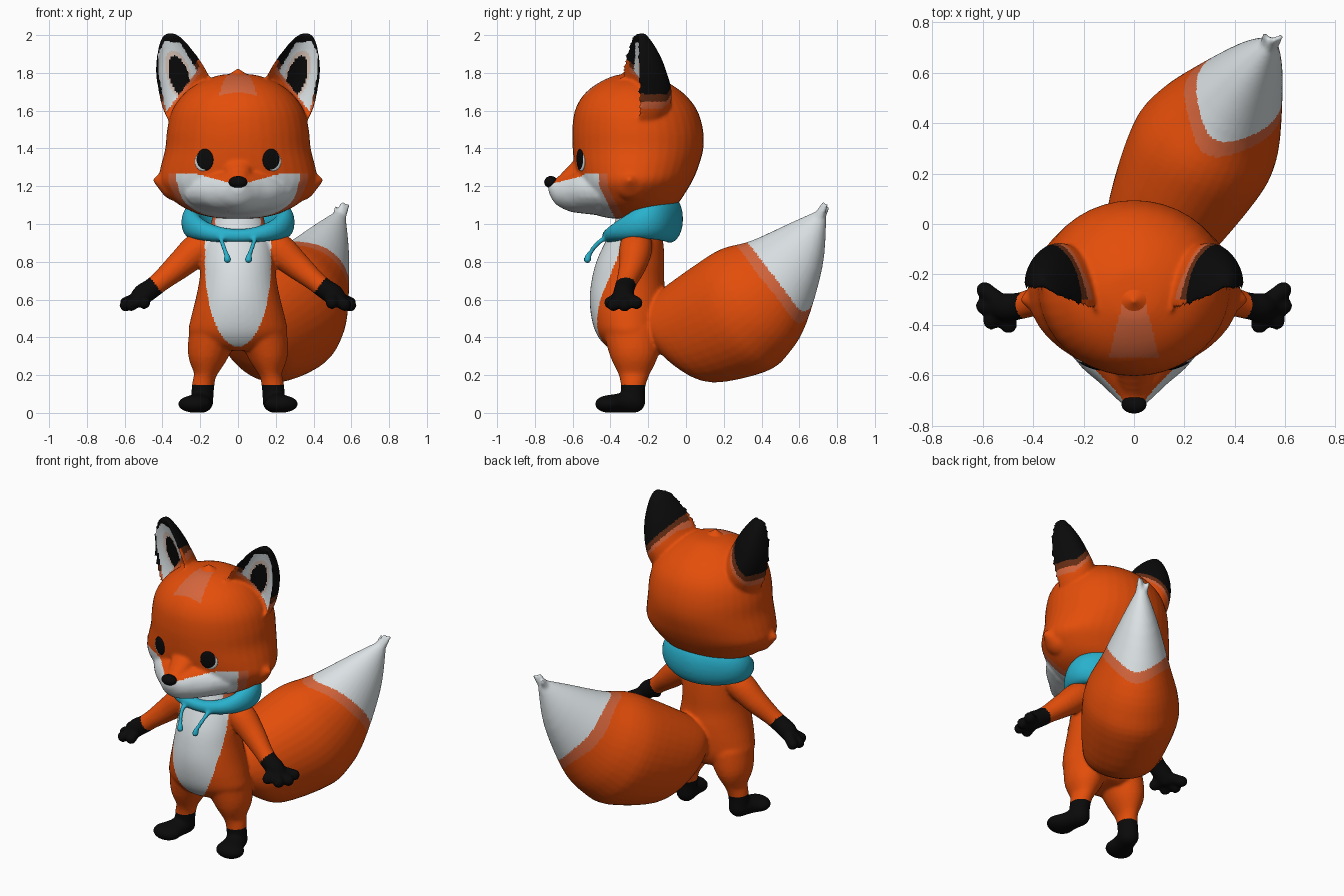
import bpy, bmesh
from math import sin, cos, pi, sqrt
from mathutils import Vector
from mathutils.bvhtree import BVHTree

if "Cube" in bpy.data.objects:
    bpy.data.objects.remove(bpy.data.objects["Cube"], do_unlink=True)

COLOURS = {
    "orange": (0.78, 0.076, 0.003), "light_orange": (0.66, 0.13, 0.045),
    "white": (0.71, 0.76, 0.78), "black": (0.003, 0.003, 0.003),
    "teal": (0.022, 0.44, 0.61), "brown": (0.13, 0.026, 0.007),
    "peach": (0.74, 0.58, 0.5),
}
MATS = {}
for label, rgb in COLOURS.items():
    m = bpy.data.materials.new(label)
    m.use_nodes = True
    m.diffuse_color = (*rgb, 1)
    m.node_tree.nodes["Principled BSDF"].inputs["Base Color"].default_value = (*rgb, 1)
    MATS[label] = m

# One unit ball, copied wherever a rounded volume is needed
bm = bmesh.new()
bmesh.ops.create_icosphere(bm, subdivisions=3, radius=1)
BALL_POINTS = [v.co.to_tuple() for v in bm.verts]
BALL_FACES = [[v.index for v in f.verts] for f in bm.faces]
bm.free()


def smooth_rows(rows, n):
    """Catmull-Rom interpolation between rows of numbers."""
    out, last = [], len(rows) - 1
    for i in range(last):
        p = [rows[max(0, min(last, i + k))] for k in (-1, 0, 1, 2)]
        for j in range(n):
            t = j / n
            out.append([0.5 * (2 * b + (c - a) * t + (2 * a - 5 * b + 4 * c - d) * t ** 2
                               + (3 * b - a - 3 * c + d) * t ** 3) for a, b, c, d in zip(*p)])
    return out + [list(rows[-1])]


class Shape:
    """Gathers volumes as points and faces."""

    def __init__(self):
        self.points, self.faces = [], []

    def ball(self, loc, radii):
        base = len(self.points)
        (x, y, z), (a, b, c) = loc, radii
        self.points += [(x + a * u, y + b * v, z + c * w) for u, v, w in BALL_POINTS]
        self.faces += [[base + i for i in f] for f in BALL_FACES]

    def chain(self, rows, n=5, side=1):
        """Limb of overlapping balls; rows are x, y, z and one or three radii."""
        rows = [r if len(r) == 6 else r[:3] + r[3:] * 3 for r in rows]
        for x, y, z, *rad in smooth_rows(rows, n):
            self.ball((side * x, y, z), [max(0.006, r) for r in rad])

    def loft(self, rows, section, side=1, seg=40):
        rows, base = smooth_rows(rows, 4), len(self.points)
        for row in rows:
            ring = [section(row, 2 * pi * k / seg) for k in range(seg)]
            self.points += [(side * x, y, z) for x, y, z in ring[::side]]
        for i in range(len(rows) - 1):
            lo = base + i * seg
            for k in range(seg):
                j = (k + 1) % seg
                self.faces.append([lo + k, lo + j, lo + seg + j, lo + seg + k])
        top = base + (len(rows) - 1) * seg
        self.faces.append(list(range(base, base + seg))[::-1])
        self.faces.append(list(range(top, top + seg)))


def oval(row, a):
    z, half, front, back = row
    return half * cos(a), (front + back) / 2 + (back - front) / 2 * sin(a), z


def ear_section(row, a):
    """Crescent: rounded back, dished front with a thick lip."""
    z, outer, inner, front, depth = row
    x = (outer + inner) / 2 + (outer - inner) / 2 * cos(a)
    y = front + depth * sin(a) if sin(a) > -0.01 else front - .02 - .45 * depth * sin(a)
    return x, y - 0.32 * (outer - x), z


def tail_section(row, a):
    """Oval across the slanted tail axis."""
    x, y, z, wide, tall = row
    u, w = wide * cos(a), -tall * sin(a)
    return x + .857 * u - .26 * w, y - .516 * u - .44 * w, z + .86 * w


def make(name, shape, colours):
    mesh = bpy.data.meshes.new(name)
    mesh.from_pydata(shape.points, [], shape.faces)
    for c in colours:
        mesh.materials.append(MATS[c])
    mesh.polygons.foreach_set("use_smooth", [True] * len(mesh.polygons))
    obj = bpy.data.objects.new(name, mesh)
    bpy.context.scene.collection.objects.link(obj)
    return obj


def fuse(name, shape, colours, paint):
    """Merge overlapping volumes to one soft skin, then colour its faces by rule."""
    obj = make(name, shape, [])
    rem = obj.modifiers.new("merge", "REMESH")
    rem.mode, rem.voxel_size = "VOXEL", 0.0095
    soft = obj.modifiers.new("soften", "SMOOTH")
    soft.factor, soft.iterations = 0.5, 6
    deps = bpy.context.evaluated_depsgraph_get()
    mesh = bpy.data.meshes.new_from_object(obj.evaluated_get(deps))
    obj.modifiers.clear()
    obj.data = mesh
    mesh.materials.clear()
    for c in colours:
        mesh.materials.append(MATS[c])
    mesh.polygons.foreach_set("use_smooth", [True] * len(mesh.polygons))
    mesh.polygons.foreach_set("material_index", [colours.index(paint(p.center, p.normal))
                                                 for p in mesh.polygons])
    return obj


def blob(name, loc, radii, colour):
    shape = Shape()
    shape.ball((0, 0, 0), radii)
    obj = make(name, shape, [colour])
    obj.location = loc
    return obj


# Body: torso, legs, arms, hands and tail
body = Shape()
body.loft([(.33, .10, -.38, -.18), (.36, .20, -.43, -.14), (.42, .26, -.475, -.115),
           (.5, .25, -.5, -.105), (.6, .225, -.51, -.105), (.7, .205, -.5, -.115),
           (.8, .195, -.475, -.115), (.9, .18, -.43, -.12), (.97, .15, -.39, -.14),
           (1.08, .13, -.36, -.16)], oval)
for s in (-1, 1):
    body.chain([(.13, -.285, .42, .13, .15, .12), (.158, -.275, .32, .108, .13, .1),
                (.172, -.275, .22, .062, .085, .07), (.185, -.28, .14, .06, .065, .06),
                (.19, -.28, .07, .06, .065, .065)], side=s)
    body.chain([(.19, -.275, .06, .06), (.21, -.35, .052, .068, .06, .052),
                (.228, -.408, .047, .09, .074, .047)], side=s)
    body.chain([(.10, -.26, .92, .07), (.2, -.265, .875, .088), (.3, -.28, .79, .075),
                (.4, -.31, .705, .057), (.455, -.325, .66, .054), (.5, -.33, .63, .056),
                (.525, -.33, .605, .05)], side=s)
    for tip in ((.592, -.262, .582), (.594, -.325, .57), (.565, -.385, .572),
                (.497, -.4, .583)):
        body.chain([(.5, -.33, .62, .035), tip + (.034,)], side=s)
body.loft([(.02, -.17, .42, .08, .09), (.06, -.095, .405, .18, .21),
           (.117, .02, .41, .235, .29), (.244, .25, .51, .287, .343),
           (.315, .36, .587, .275, .333), (.39, .48, .68, .212, .272),
           (.486, .635, .88, .11, .152), (.54, .715, 1.03, .035, .045),
           (.55, .725, 1.06, .02, .02)], tail_section)
for tip in ((.582, .742, 1.1), (.518, .75, 1.085), (.555, .73, 1.11)):
    body.chain([(.53, .69, 1.01, .035), tip + (.011,)], n=8)


def body_paint(c, n):
    x = abs(c.x)
    if c.y > 0:
        t = .35 * c.x + .62 * c.y + .65 * c.z + .03 * sin(14 * c.x - 9 * c.y)
        return "white" if t > .94 else "light_orange" if t > .88 else "orange"
    if c.z < .15 or .75 * x - .6 * c.z > -.08 and c.y < -.15 and x > .38:
        return "black"
    drop = max(0, .8 - c.z) / .45
    if c.y < -.28 and n.y < 0 and drop < 1 and x < .175 * sqrt(1 - drop * drop):
        return "light_orange" if c.z > .96 and x > .12 else "white"
    return "orange"


fuse("body_and_tail", body, ["orange", "white", "light_orange", "black"], body_paint)

# Head: skull, muzzle, cheek tufts and ears
head = Shape()
head.loft([(1.03, .1, -.4, -.2), (1.05, .2, -.48, -.12), (1.1, .31, -.53, -.05),
           (1.17, .385, -.56, 0), (1.23, .42, -.575, .035), (1.3, .41, -.59, .065),
           (1.4, .385, -.6, .092), (1.5, .375, -.602, .09), (1.6, .35, -.588, .06),
           (1.68, .295, -.545, 0), (1.74, .22, -.475, -.08), (1.785, .11, -.38, -.17),
           (1.795, .02, -.3, -.25)], oval)
head.chain([(0, -.46, 1.175, .29, .08, .13), (0, -.55, 1.175, .22, .06, .12),
            (0, -.61, 1.17, .15, .05, .105), (0, -.67, 1.17, .085, .04, .075),
            (0, -.70, 1.19, .05, .03, .05)])
head.chain([(0, -.56, 1.3, .08, .05, .05), (0, -.66, 1.215, .05, .04, .035)])
for s in (-1, 1):
    head.chain([(.32, -.29, 1.22, .1), (.432, -.3, 1.232, .018)], n=8, side=s)
    head.loft([(1.48, .33, .22, -.24, .08), (1.6, .395, .1, -.25, .2),
               (1.7, .42, .115, -.252, .22), (1.8, .435, .16, -.252, .19),
               (1.88, .43, .21, -.25, .15), (1.95, .417, .265, -.248, .1),
               (1.99, .4, .305, -.246, .06), (2.01, .375, .34, -.24, .03)], ear_section, s)


def head_paint(c, n):
    x, y, z = abs(c.x), c.y, c.z
    if z > 1.55 and x > .15:
        # Inside of the ear
        inner = max(.36 - .75 * (z - 1.62), .21 + .6 * (z - 1.8))
        outer = .422 - .2 * max(0, 1.8 - z) - .5 * max(0, z - 1.9)
        if n.y < -.15 and -.38 < y < -.12 and inner < x < outer and z < 1.965:
            spot = ((x - .31 - .25 * (z - 1.78)) / .052) ** 2 + ((z - 1.78) / .11) ** 2
            return "black" if spot < 1 else "peach" if spot < 1.6 else "white"
        # Dark ear back with brown and pale fringes
        edge = 1.69 + .19 * min(1, max(0, (.36 - x) / .16))
        if z > edge:
            return "black"
        if z > edge - .08 and y > -.3:
            return "brown" if z > edge - .045 else "light_orange"
    # Forehead patch
    if z > 1.67 and -.53 < y < -.3 and x < .1 - .25 * (y + .53):
        return "light_orange"
    # Muzzle and cheeks
    if z < 1.205 + .06 * min(1, x / .22):
        edge = -.46 + .5 * max(0, 1.2 - z)
        if y < edge:
            return "white"
        if y < edge + .045:
            return "light_orange"
    return "orange"


skull = fuse("head_and_ears", head,
             ["orange", "white", "light_orange", "black", "brown", "peach"], head_paint)

blob("nose", (0, -.715, 1.222), (.05, .036, .032), "black")

# Eyes: thin plates lying on the face
tree = BVHTree.FromPolygons([v.co for v in skull.data.vertices],
                            [p.vertices[:] for p in skull.data.polygons])
for s, side in ((-1, "right"), (1, "left")):
    for part, dx, dz, radii, colour in (
            ("eye_white", .012, -.01, (.046, .05, .007), "white"),
            ("eye", 0, 0, (.048, .058, .0095), "black")):
        spot, normal, _, _ = tree.ray_cast(Vector((s * (.175 + dx), -2, 1.34 + dz)),
                                           Vector((0, 1, 0)))
        plate = blob(f"{side}_{part}", spot, radii, colour)
        plate.rotation_euler = normal.to_track_quat("Z", "Y").to_euler()

# Tuft on the crown
tuft = Shape()
tuft.loft([(1.77, .09, -.38, -.22), (1.795, .045, -.34, -.26), (1.82, .004, -.31, -.3)],
          oval, seg=16)
make("crown_tuft", tuft, ["orange"])

# Collar with a hood at the back and two drawstrings
collar = Shape()
STEPS = 72
for i in range(STEPS):
    a = 2 * pi * i / STEPS
    f = (1 + sin(a)) / 2
    wide = (.042 + .024 * f) * (1 + .06 * sin(5 * a))
    collar.ball((.245 * cos(a), -.245 + .16 * sin(a), .937 + .18 * f - .09 * f * f),
                (wide, wide, .038 + .09 * f))
for s in (-1, 1):
    collar.chain([(.09, -.43, .925, .015), (.08, -.475, .89, .014), (.06, -.515, .835, .014)],
                 n=8, side=s)
    collar.chain([(.058, -.518, .83, .017), (.056, -.522, .81, .021)], side=s)
fuse("collar", collar, ["teal"], lambda c, n: "teal")
